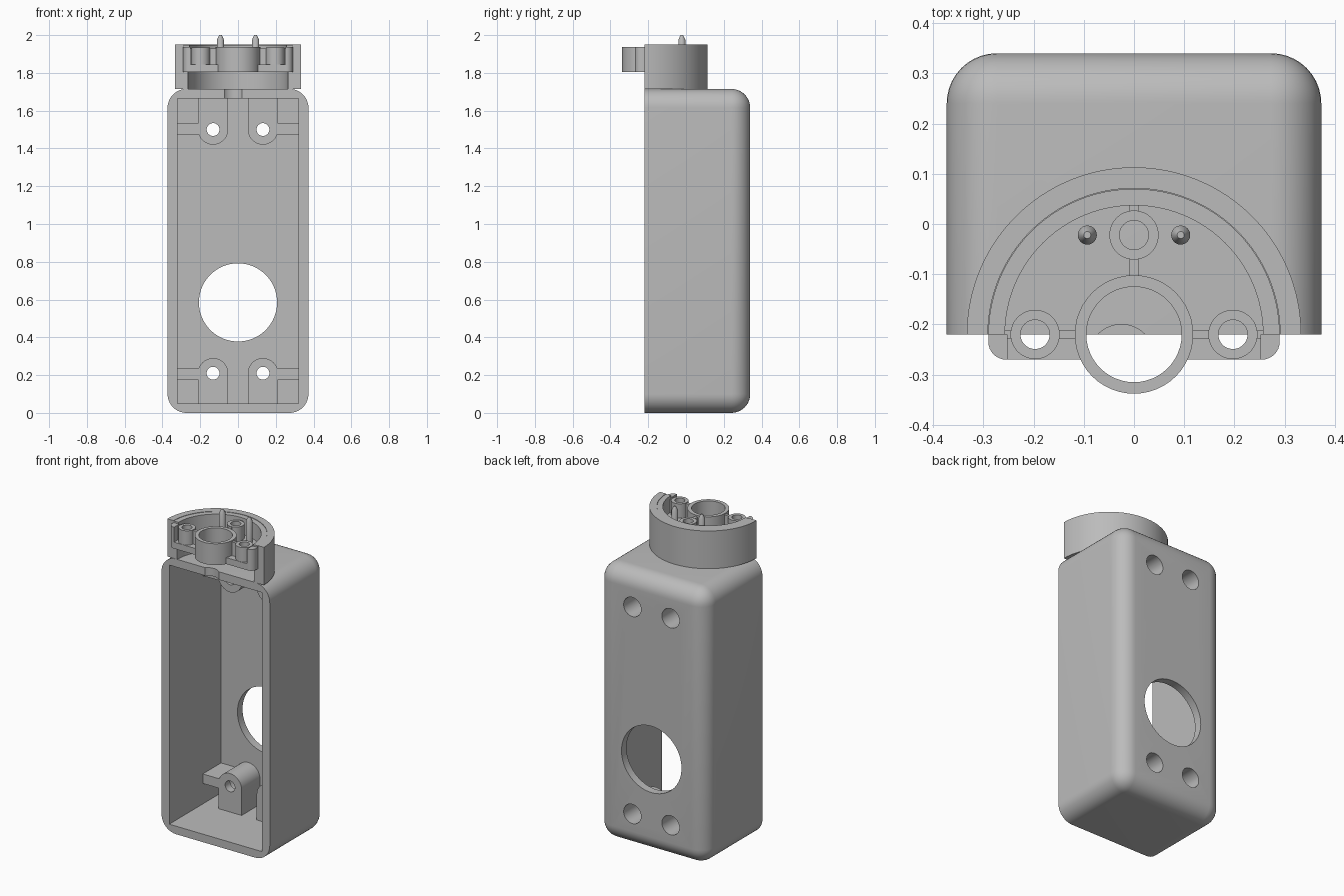
import bpy, bmesh
from math import sin, cos, pi

if "Cube" in bpy.data.objects:
    bpy.data.objects.remove(bpy.data.objects["Cube"], do_unlink=True)

grey = bpy.data.materials.new("plain_grey")
grey.use_nodes = True
grey.diffuse_color = (0.5, 0.5, 0.5, 1)
grey.node_tree.nodes["Principled BSDF"].inputs["Base Color"].default_value = (0.5, 0.5, 0.5, 1)

FRONT, BACK, TOP = -0.22, 0.34, 1.715
HALF_W, WALL = 0.373, 0.05
SEAT = 1.805      # underside of the insert
RIM = 1.938       # top of the insert


def finish(name, bm):
    bmesh.ops.remove_doubles(bm, verts=bm.verts, dist=1e-5)
    bmesh.ops.recalc_face_normals(bm, faces=bm.faces)
    me = bpy.data.meshes.new(name)
    bm.to_mesh(me)
    bm.free()
    me.materials.append(grey)
    ob = bpy.data.objects.new(name, me)
    bpy.context.collection.objects.link(ob)
    return ob


def select(ob):
    bpy.ops.object.select_all(action='DESELECT')
    ob.select_set(True)
    bpy.context.view_layer.objects.active = ob


def smooth(ob):
    select(ob)
    bpy.ops.object.shade_smooth_by_angle(angle=pi / 6)


def arc(cx, cy, r, a0, a1, n=24):
    return [(cx + r * cos(a0 + (a1 - a0) * i / n), cy + r * sin(a0 + (a1 - a0) * i / n))
            for i in range(n + 1)]


def prism(name, outline, lo, hi, axis='z'):
    """Extrude an outline along z (x, y points) or y (x, z points)."""
    bm = bmesh.new()
    place = (lambda p: (p[0], p[1], lo)) if axis == 'z' else (lambda p: (p[0], lo, p[1]))
    face = bm.faces.new([bm.verts.new(place(p)) for p in outline])
    ext = bmesh.ops.extrude_face_region(bm, geom=[face])
    move = (0, 0, hi - lo) if axis == 'z' else (0, hi - lo, 0)
    bmesh.ops.translate(bm, vec=move, verts=[v for v in ext["geom"] if isinstance(v, bmesh.types.BMVert)])
    return finish(name, bm)


def block(name, x0, x1, y0, y1, z0, z1):
    return prism(name, [(x0, y0), (x1, y0), (x1, y1), (x0, y1)], z0, z1)


def rod(name, a, b, r, lo, hi, axis='z', n=48):
    return prism(name, arc(a, b, r, 0, 2 * pi, n)[:-1], lo, hi, axis)


def lathe(name, profile, cx, cy, sweep=2 * pi, n=48):
    """Sweep a closed (radius, z) profile about a vertical axis."""
    bm = bmesh.new()
    rings = [[bm.verts.new((cx + r * cos(sweep * i / n), cy + r * sin(sweep * i / n), z))
              for r, z in profile] for i in range(n + 1)]
    k = len(profile)
    for a, b in zip(rings, rings[1:]):
        for j in range(k):
            bm.faces.new((a[j], b[j], b[(j + 1) % k], a[(j + 1) % k]))
    if sweep < 2 * pi - 0.01:
        bm.faces.new(rings[0])
        bm.faces.new(rings[-1])
    bmesh.ops.dissolve_degenerate(bm, dist=1e-6, edges=bm.edges)
    return finish(name, bm)


def tube(name, cx, cy, inner, outer, lo, hi, sweep=2 * pi):
    return lathe(name, [(inner, lo), (outer, lo), (outer, hi), (inner, hi)], cx, cy, sweep)


def cut(ob, cutters):
    for c in cutters:
        m = ob.modifiers.new("cut", 'BOOLEAN')
        m.operation, m.solver, m.object = 'DIFFERENCE', 'EXACT', c
        select(ob)
        bpy.ops.object.modifier_apply(modifier=m.name)
        bpy.data.objects.remove(c, do_unlink=True)


parts = []

# Rounded housing, open at the front
bm = bmesh.new()
bmesh.ops.create_cube(bm, size=1)
for v in bm.verts:
    v.co = (v.co.x * 2 * HALF_W, BACK if v.co.y > 0 else FRONT, TOP if v.co.z > 0 else 0)
round_edges = [e for e in bm.edges if any(v.co.y > 0 for v in e.verts)]
bmesh.ops.bevel(bm, geom=round_edges, offset=0.1, segments=10, profile=0.5, affect='EDGES')
housing = finish("housing", bm)

SCREWS = [(x, z) for x in (-0.132, 0.132) for z in (0.21, TOP - 0.215)]
cutters = [block("cavity", -0.32, 0.32, -0.5, BACK - WALL, WALL, TOP - WALL),
           rod("cable_opening", 0, 0.585, 0.207, 0, 0.5, 'y', 64),
           rod("wire_notch", -0.025, -0.265, 0.065, 1.6, 1.75)]
cutters += [rod("screw_recess", x, z, 0.06, 0.16, 0.5, 'y') for x, z in SCREWS]
cut(housing, cutters)
parts.append(housing)

# Screw bosses with a foot and a side rib
for x, z in SCREWS:
    side = 1 if x > 0 else -1
    up = -1 if z > 1 else 1
    r, foot = 0.08, z - 0.045 if up > 0 else TOP - 0.045 - z
    local = [(-r, -foot), (r, -foot), (r, -0.032), (0.19, -0.032), (0.19, 0.027)]
    local += arc(0, 0, r, 0.345, pi, 20)
    outline = [(x + side * u, z + up * v) for u, v in local]
    boss = prism("screw_boss", outline, 0.11, 0.293, 'y')
    cut(boss, [rod("screw_hole", x, z, 0.034, 0, 0.2, 'y', 32),
               rod("screw_recess", x, z, 0.06, 0.16, 0.5, 'y')])
    parts.append(boss)

# Half-round collar with an inner ledge
parts.append(lathe("collar", [(0.333, TOP), (0.333, 1.95), (0.291, 1.95), (0.291, SEAT),
                              (0.265, SEAT), (0.265, TOP)], 0, FRONT, pi, 64))

# Insert: floor plate, rim and end walls
POSTS = [(-0.197, FRONT), (0.197, FRONT), (0, -0.022)]
plate_outline = arc(0, FRONT, 0.29, 0, pi, 48)
plate_outline += arc(-0.25, -0.23, 0.04, pi, 1.5 * pi, 8) + arc(0.25, -0.23, 0.04, 1.5 * pi, 2 * pi, 8)
plate = prism("insert_floor", plate_outline, SEAT, 1.845)
cut(plate, [rod("bore", 0, FRONT, 0.105, 1.7, 2)] +
    [rod("bore", x, y, 0.035, 1.7, 2) for x, y in POSTS])
parts.append(plate)
parts.append(tube("insert_rim", 0, FRONT, 0.257, 0.29, SEAT, RIM + 0.01, pi))
for s in (-1, 1):
    corner = [(s * 0.252, FRONT), (s * 0.252, -0.27)]
    corner += [(s * px, py) for px, py in arc(0.255, -0.235, 0.035, 1.5 * pi, 2 * pi, 8)]
    parts.append(prism("insert_end_wall", corner + [(s * 0.29, FRONT)], SEAT, RIM))

# Central tube, screw posts and connecting webs
parts.append(tube("central_tube", 0, FRONT, 0.095, 0.118, SEAT, RIM))
for x, y in POSTS:
    parts.append(tube("insert_post", x, y, 0.029, 0.049, SEAT, RIM - 0.004))
T = 0.009
for s in (-1, 1):
    for a, b in ((0.11, 0.155), (0.24, 0.265)):
        x0, x1 = sorted((s * a, s * b))
        parts.append(block("side_web", x0, x1, FRONT - T, FRONT + T, SEAT, RIM - 0.008))
for y0, y1 in ((-0.108, -0.065), (0.02, 0.045)):
    parts.append(block("rear_web", -T, T, y0, y1, SEAT, RIM - 0.008))

# Locating pins
for x in (-0.093, 0.093):
    parts.append(lathe("locating_pin", [(0, SEAT), (0.019, SEAT), (0.019, 1.975),
                                        (0.007, 2.0), (0, 2.0)], x, -0.022, n=24))

for ob in parts:
    smooth(ob)
